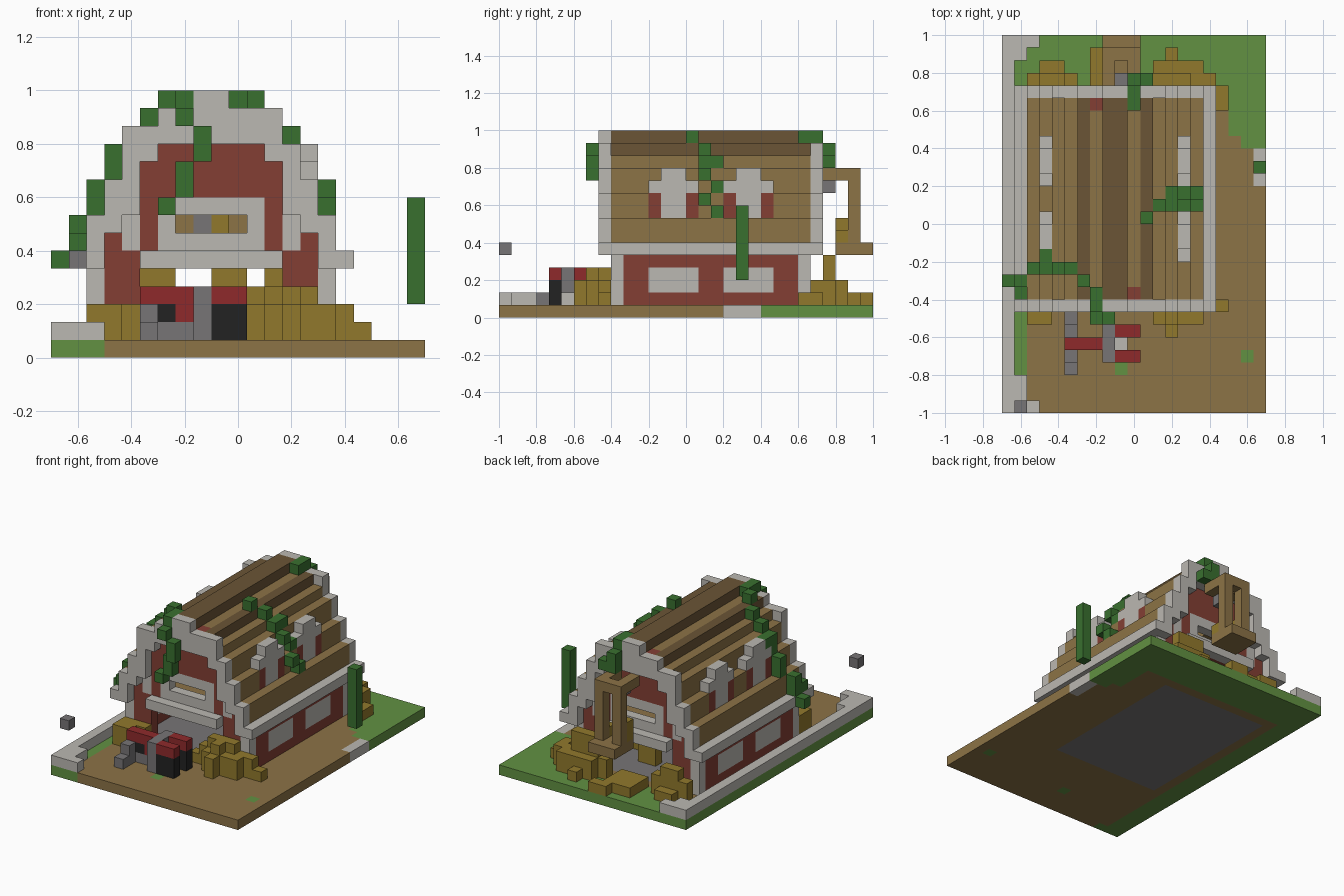
import bpy, bmesh
from mathutils import Vector

if "Cube" in bpy.data.objects:
    bpy.data.objects.remove(bpy.data.objects["Cube"], do_unlink=True)

COLOURS = {"brown": "8c7346", "dark_brown": "6b5536", "hay_gold": "91792c",
           "pale_stone": "bbb8b2", "grey": "777576", "barn_red": "833f34",
           "bright_red": "8f2a2b", "vine_green": "39702f",
           "grass_green": "629142", "black": "222222"}


def linear(h):
    c = int(h, 16) / 255
    return c / 12.92 if c < 0.04045 else ((c + 0.055) / 1.055) ** 2.4


MATS = {}
for name, code in COLOURS.items():
    m = bpy.data.materials.new(name)
    m.use_nodes = True
    rgba = [linear(code[n:n + 2]) for n in (0, 2, 4)] + [1]
    m.diffuse_color = rgba
    m.node_tree.nodes["Principled BSDF"].inputs["Base Color"].default_value = rgba
    MATS[name] = m

S = 1 / 15          # block size
grid = {}           # block -> (part, colour); later parts replace earlier ones


def span(r):
    return range(r, r + 1) if isinstance(r, int) else range(r[0], r[1] + 1)


def fill(part, colour, xs, ys, zs, mirror=False):
    for x in span(xs):
        for y in span(ys):
            for z in span(zs):
                grid[x, y, z] = (part, colour)
                if mirror:
                    grid[17 - x, y, z] = (part, colour)


def carve(xs, ys, zs):
    for x in span(xs):
        for y in span(ys):
            for z in span(zs):
                grid.pop((x, y, z), None)


# Ground slab, lawn and stone floor
fill("ground", "brown", (0, 20), (0, 29), 0)
fill("ground", "grass_green", (0, 20), (26, 29), 0)
fill("ground", "grass_green", (18, 20), (22, 29), 0)
fill("ground", "grass_green", (19, 20), (21, 22), 0)
fill("ground", "grass_green", (0, 1), (0, 29), 0)
fill("ground", "grass_green", 2, 0, 0)
fill("ground", "grass_green", 19, 4, 0)
fill("ground", "grass_green", 9, 3, 0)
fill("ground", "pale_stone", 20, (18, 20), 0)
fill("barn_floor", "grey", (3, 14), (9, 24), 0)

# Low boundary wall along one side
fill("boundary_wall", "pale_stone", 0, (0, 29), 1)
fill("boundary_wall", "pale_stone", 1, (0, 2), 1)
fill("boundary_wall", "pale_stone", 1, (28, 29), 1)
fill("boundary_wall", "pale_stone", 2, 0, 1)
fill("boundary_wall", "pale_stone", 2, 29, 1)

# Side walls with paired windows and corner posts
fill("side_walls", "barn_red", 2, (9, 24), (1, 4), True)
for y in (12, 18):
    fill("side_windows", "pale_stone", 2, (y, y + 3), (2, 3), True)
fill("loft_floor", "brown", (3, 14), (9, 24), 5)

# Stepped roof: column, lowest block, top block, plank colour
STEPS = [(2, 5, 7, "brown"), (3, 7, 9, "brown"), (4, 9, 11, "brown"),
         (5, 11, 12, "brown"), (6, 12, 13, "dark_brown"),
         (7, 13, 13, "brown"), (8, 13, 14, "dark_brown")]
fill("eaves", "pale_stone", 1, (8, 25), 5, True)
for x, low, top, colour in STEPS:
    fill("roof", colour, x, (9, 24), (low, top), True)
    for wall, trim in ((9, 8), (24, 25)):
        fill("end_walls", "barn_red", x, wall, (1, low), True)
        fill("gable_trim", "pale_stone", x, trim, (min(low, 12), top), True)

# Raised blocks, beams, windows and doorways of both gable ends
for wall, trim in ((9, 8), (24, 25)):
    fill("corner_posts", "pale_stone", 2, wall, (1, 4), True)
    fill("gable_trim", "pale_stone", 4, trim, 12)
    fill("gable_trim", "pale_stone", 12, trim, 13)
    fill("gable_trim", "pale_stone", 5, trim, 11, True)
    fill("gable_trim", "pale_stone", 4, trim, (8, 9), True)
    fill("gable_beam", "pale_stone", (5, 12), trim, 5)
    fill("loft_window_frame", "pale_stone", (6, 11), wall, (6, 8))
    fill("gable_windows", "pale_stone", 4, wall, (6, 7), True)
    carve((7, 10), wall, 7)
    carve((5, 12), wall, (1, 4))

# Dormers
for y in (12, 18):
    fill("dormers", "barn_red", 3, (y, y + 3), (8, 9), True)
    fill("dormers", "pale_stone", 3, (y + 1, y + 2), (8, 9), True)
    fill("dormers", "pale_stone", 3, (y, y + 3), 10, True)
    fill("dormers", "pale_stone", 3, (y + 1, y + 2), 11, True)

# Rear hoist with landing platform
fill("hoist_platform", "brown", (8, 10), (27, 29), 5)
for x in (8, 10):
    fill("hoist_frame", "brown", x, 28, (6, 11))
    fill("hoist_frame", "brown", x, (26, 27), 11)
    fill("hoist_hay", "hay_gold", x, 27, (6, 7 if x == 8 else 6))
fill("hoist_frame", "brown", 9, 28, 11)
fill("hoist_pulley", "grey", 9, 26, 10)
fill("loft_crate", "grey", 8, 20, (6, 7))
fill("loft_crate", "brown", 7, 20, (6, 7))
fill("loft_hay", "hay_gold", 9, 20, (6, 7))

# Hay heaps: each entry is x, y and top block
HEAPS = {
    "hay_front": [((2, 4), 8, 2), ((2, 3), 7, 2), ((11, 16), 8, 2), ((12, 14), 8, 3),
                  ((12, 15), 7, 2), (13, 7, 3), (17, 8, 1), (13, 6, 2), ((10, 11), 8, 1)],
    "hay_back": [((2, 5), 26, 2), ((3, 4), 27, 1), ((3, 4), 26, 3),
                 ((11, 16), 26, 2), ((12, 14), 26, 4), ((12, 15), 27, 2),
                 (13, 28, 1), (17, (24, 25), 1), (16, 25, 2),
                 ((7, 9), (26, 28), 1), ((9, 10), 29, 1)],
    "hay_inside": [((5, 6), 20, 4), ((9, 10), 21, 4), ((11, 12), 19, 3)],
}
for part, heap in HEAPS.items():
    for xs, ys, top in heap:
        fill(part, "hay_gold", xs, ys, (1, top))

# Tractor
fill("tractor_body", "grey", 8, (4, 6), (1, 3))
fill("tractor_body", "grey", (6, 7), 5, 1)
fill("tractor_engine", "black", 6, 5, 2)
fill("tractor_hood", "bright_red", 7, 5, 2)
fill("tractor_hood", "bright_red", (5, 7), 5, 3)
fill("tractor_seat", "pale_stone", 9, 5, 1)
for y in (4, 6):
    fill("tractor_rear_wheels", "black", (9, 10), y, (1, 2))
    fill("tractor_fenders", "bright_red", (9, 10), y, 3)
for ys in ((3, 4), (6, 7)):
    fill("tractor_front_wheels", "grey", 5, ys, (1, 2))
carve(5, (3, 7, 4)[0], 2)
carve(5, 7, 2)

# Climbing vines
VINES = [
    # across the right half of the roof
    (11, 15, 14), (12, 16, 13), (13, (16, 17), 12), (14, 16, 11), (14, 17, 10),
    (15, 16, 9), (15, 17, 8),
    # across the left half of the roof
    (0, 10, 5), (1, 10, (6, 7)), (1, 9, 6), (2, 11, (8, 9)), (3, 11, (10, 11)),
    (3, 12, 11), (4, 11, 12), (5, 11, 13), (6, 10, 14), (7, (8, 9), 14),
    # down the front gable
    (7, 7, 13), (8, 7, (11, 12)), (7, 8, (9, 10)), (6, 8, 8),
    # over the rear gable
    (10, (24, 25), 14), (10, 26, (12, 13)), (11, 26, 12),
]
for v in VINES:
    fill("vines", "vine_green", *v)
fill("vine_post", "vine_green", 20, 19, (3, 8))
fill("floating_block", "grey", 1, 0, 5)

# Turn the blocks of each part into one mesh of exposed faces
DIRS = [Vector(d) for d in ((1, 0, 0), (-1, 0, 0), (0, 1, 0),
                            (0, -1, 0), (0, 0, 1), (0, 0, -1))]
for part in sorted({p for p, c in grid.values()}):
    cells = {k: c for k, (p, c) in grid.items() if p == part}
    used = sorted(set(cells.values()))
    bm = bmesh.new()
    for cell, colour in cells.items():
        mid = Vector(cell) + Vector((0.5, 0.5, 0.5))
        for d in DIRS:
            if tuple(int(a + b) for a, b in zip(cell, d)) in grid:
                continue
            u = Vector((d.y, d.z, d.x)) / 2
            w = d.cross(u)
            ring = [mid + d / 2 + a * u + b * w
                    for a, b in ((-1, -1), (1, -1), (1, 1), (-1, 1))]
            f = bm.faces.new([bm.verts.new((p - Vector((10.5, 15, 0))) * S)
                              for p in ring])
            f.material_index = used.index(colour)
    bmesh.ops.remove_doubles(bm, verts=bm.verts, dist=S / 100)
    bmesh.ops.dissolve_limit(bm, angle_limit=0.01, verts=bm.verts,
                             edges=bm.edges, delimit={'MATERIAL'})
    mesh = bpy.data.meshes.new(part)
    bm.to_mesh(mesh)
    bm.free()
    for colour in used:
        mesh.materials.append(MATS[colour])
    bpy.context.collection.objects.link(bpy.data.objects.new(part, mesh))
